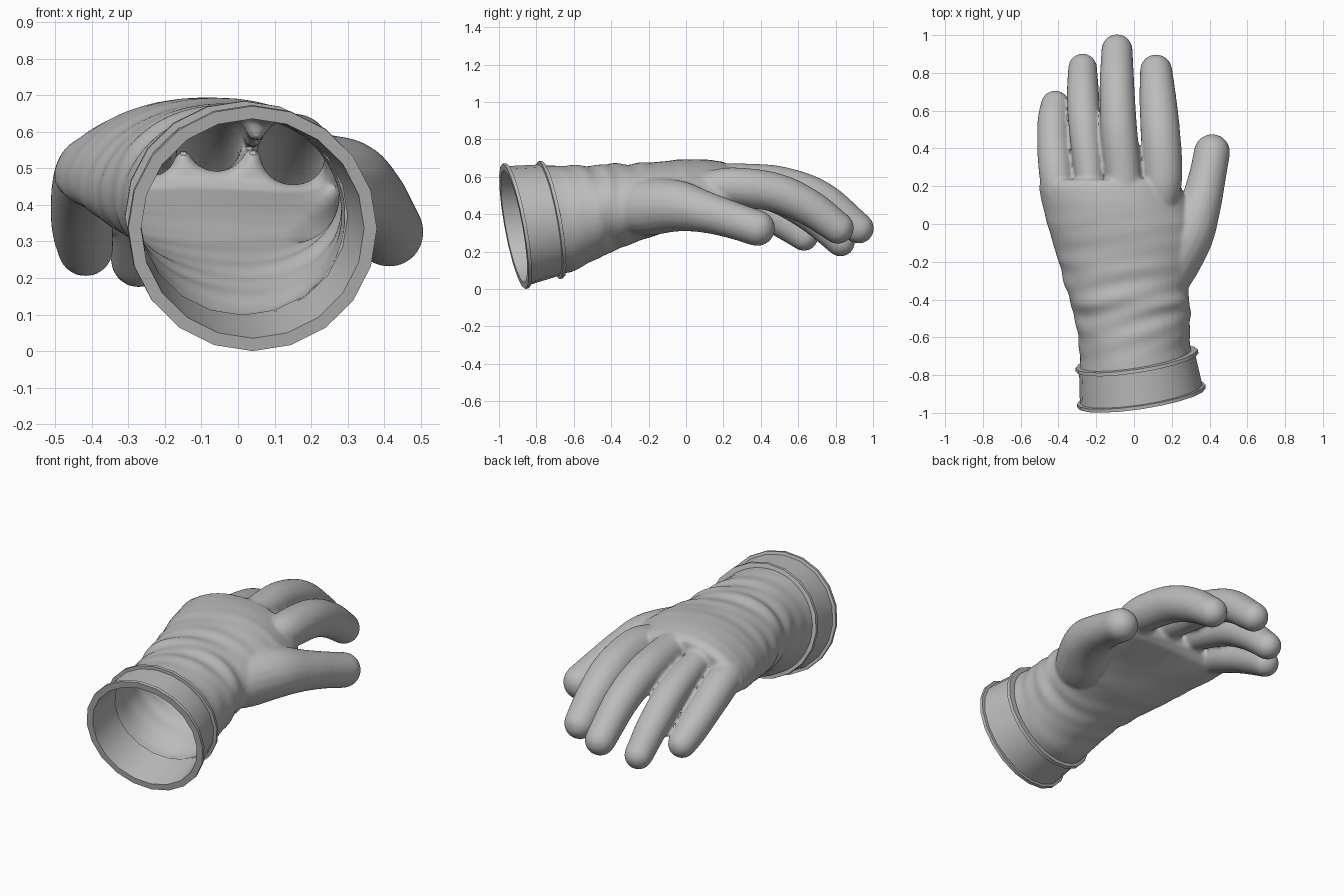
import bpy, bmesh, math
from mathutils import Vector

old = bpy.data.objects.get("Cube")
if old:
    bpy.data.objects.remove(old)

mat = bpy.data.materials.new("grey_rubber")
mat.use_nodes = True
GREY = (0.5, 0.5, 0.5, 1)
mat.diffuse_color = GREY
mat.node_tree.nodes["Principled BSDF"].inputs["Base Color"].default_value = GREY

TILT_X, TILT_Z = 0.15, -0.18  # slant of the sleeve opening


def loft(bm, rings, closed=False):
    """Skin a list of point rings; cap the ends unless the loft closes on itself."""
    loops = [[bm.verts.new(p) for p in ring] for ring in rings]
    n = len(loops[0])
    pairs = list(zip(loops, loops[1:])) + ([(loops[-1], loops[0])] if closed else [])
    for a, b in pairs:
        for i in range(n):
            j = (i + 1) % n
            bm.faces.new((a[i], a[j], b[j], b[i]))
    if not closed:
        bm.faces.new(loops[0])
        bm.faces.new(loops[-1])


def spline(points, steps):
    """Smooth path through the points, each holding position and size values."""
    p = [Vector(q) for q in points]
    p = [2 * p[0] - p[1]] + p + [2 * p[-1] - p[-2]]
    out = []
    for a, b, c, d in zip(p, p[1:], p[2:], p[3:]):
        for k in range(steps):
            t = k / steps
            out.append(0.5 * (2 * b + (c - a) * t + (2 * a - 5 * b + 4 * c - d) * t * t
                              + (3 * b - a - 3 * c + d) * t ** 3))
    return out + [p[-2]]


def finish(name, bm):
    bmesh.ops.recalc_face_normals(bm, faces=bm.faces)
    mesh = bpy.data.meshes.new(name)
    bm.to_mesh(mesh)
    bm.free()
    mesh.materials.append(mat)
    obj = bpy.data.objects.new(name, mesh)
    bpy.context.collection.objects.link(obj)
    return obj


def finger(bm, points, sides=20):
    path = spline(points, 6)
    rings = []
    for i, q in enumerate(path):
        lo, hi = path[max(i - 1, 0)], path[min(i + 1, len(path) - 1)]
        along = (hi - lo).to_3d().normalized()
        side = along.cross(Vector((0, 0, 1))).normalized()
        up = side.cross(along)
        spots = [(0, 1)]
        if i == len(path) - 1:  # rounded fingertip
            spots = [(math.sin(a), math.cos(a)) for a in (k * math.pi / 13 for k in range(7))]
        for fwd, size in spots:
            c = q.to_3d() + along * q.w * fwd
            rings.append([c + (side * math.cos(t) + up * math.sin(t)) * q.w * size
                          for t in (k * math.tau / sides for k in range(sides))])
    loft(bm, rings)


def body_ring(y, left, right, low, high, sides=48):
    cx, cz, rx, rz = (left + right) / 2, (low + high) / 2, (right - left) / 2, (high - low) / 2
    slant = min(1, max(0, (-0.25 - y) / 0.4))
    palm = min(1, max(0, (y + 0.4) / 0.5))
    wrinkle = max(0, 1 - abs(y + 0.42) / 0.27) * 0.012 + max(0, 1 - abs(y + 0.1) / 0.25) * 0.003
    ring = []
    for k in range(sides):
        a = k * math.tau / sides
        c, s = math.cos(a), math.sin(a)
        wave = math.sin(y * 50 + 1.6 * s + 1.3 * math.cos(2 * a + 1)) * math.cos(2 * a + y * 11)
        grow = wrinkle * wave * (0.7 + 0.3 * s)
        # the palm is squarer and bows down at its sides
        c, s = (math.copysign(abs(v) ** (1 - 0.12 * palm), v) for v in (c, s))
        x = cx + (rx + grow) * c
        z = cz + (rz + grow) * s - palm * 0.08 * c * c
        ring.append((x, y + slant * (TILT_X * (x - 0.02) + TILT_Z * (z - 0.37)), z))
    return ring


# Hand: sleeve and palm sections as (y, left, right, low, high)
bm = bmesh.new()
sections = [(-0.76, -0.29, 0.31, 0.075, 0.66), (-0.66, -0.285, 0.295, 0.09, 0.66),
            (-0.5, -0.305, 0.3, 0.16, 0.66), (-0.4, -0.335, 0.29, 0.2, 0.667),
            (-0.3, -0.37, 0.295, 0.24, 0.67), (-0.15, -0.415, 0.33, 0.29, 0.68),
            (0, -0.46, 0.32, 0.36, 0.695), (0.12, -0.49, 0.275, 0.405, 0.692),
            (0.2, -0.505, 0.25, 0.435, 0.68), (0.235, -0.48, 0.225, 0.47, 0.66)]
rings = []
for a, b in zip(sections, sections[1:]):
    for k in range(8):
        t = k / 8
        rings.append(body_ring(*[u + (v - u) * t for u, v in zip(a, b)]))
rings.append(body_ring(*sections[-1]))
loft(bm, rings)

# Fingers and thumb as paths of (x, y, z, radius)
digits = [
    [(-0.36, 0.0, 0.5, 0.03), (-0.395, 0.14, 0.505, 0.08), (-0.41, 0.27, 0.48, 0.093),
     (-0.424, 0.42, 0.412, 0.089), (-0.425, 0.55, 0.337, 0.085), (-0.417, 0.63, 0.28, 0.077)],
    [(-0.2, 0.0, 0.54, 0.04), (-0.225, 0.14, 0.555, 0.07), (-0.236, 0.27, 0.545, 0.078),
     (-0.259, 0.5, 0.485, 0.086), (-0.27, 0.68, 0.38, 0.086), (-0.272, 0.826, 0.25, 0.077)],
    [(-0.045, 0.0, 0.56, 0.05), (-0.053, 0.14, 0.575, 0.09), (-0.058, 0.27, 0.575, 0.096),
     (-0.08, 0.5, 0.56, 0.097), (-0.09, 0.72, 0.485, 0.093), (-0.09, 0.922, 0.325, 0.083)],
    [(0.12, 0.0, 0.53, 0.05), (0.145, 0.14, 0.545, 0.09), (0.152, 0.27, 0.545, 0.105),
     (0.14, 0.48, 0.515, 0.105), (0.127, 0.66, 0.435, 0.098), (0.117, 0.812, 0.327, 0.086)],
    [(0.11, -0.42, 0.43, 0.1), (0.175, -0.24, 0.435, 0.15), (0.282, -0.06, 0.445, 0.14),
     (0.35, 0.1, 0.412, 0.112), (0.388, 0.25, 0.368, 0.099), (0.413, 0.38, 0.325, 0.096)],
]
for d in digits:
    finger(bm, d)
glove = finish("glove_hand", bm)

# Fuse the hand into one skin
fuse = glove.modifiers.new("fuse", 'REMESH')
fuse.mode, fuse.voxel_size = 'VOXEL', 0.01
soften = glove.modifiers.new("soften", 'SMOOTH')
soften.factor, soften.iterations = 0.5, 10
skin = bpy.data.meshes.new_from_object(glove.evaluated_get(bpy.context.evaluated_depsgraph_get()))
glove.modifiers.clear()

# Open the wrist end along its slant, then give the skin an inner wall
bm = bmesh.new()
bm.from_mesh(skin)
bmesh.ops.bisect_plane(bm, geom=bm.verts[:] + bm.edges[:] + bm.faces[:],
                       plane_co=(0.02, -0.725, 0.37), plane_no=(-TILT_X, 1, -TILT_Z),
                       clear_inner=True)
bm.to_mesh(skin)
bm.free()
glove.data = skin
skin.materials.clear()
skin.materials.append(mat)
wall = glove.modifiers.new("wall", 'SOLIDIFY')
wall.thickness, wall.offset = 0.012, -1

# Cuff: closed wall profile as (position from opening to wrist, radius change)
bm = bmesh.new()
cuff_wall = [(0, -0.035), (0, 0), (0.09, 0.002), (0.1, -0.014), (0.93, -0.014), (0.94, 0.004),
             (1.03, 0.004), (1.05, -0.022), (1.05, -0.036), (0.5, -0.036)]
rings = []
for s, dr in cuff_wall:
    cx, cz = 0.04 - 0.025 * s, 0.335 + 0.035 * s
    rx, rz = 0.34 - 0.02 * s + dr, 0.335 - 0.025 * s + dr
    ring = []
    for k in range(20):
        a = k * math.tau / 20
        dx, dz = rx * math.cos(a), rz * math.sin(a)
        ring.append((cx + dx, -0.92 + 0.2 * s + TILT_X * dx + TILT_Z * dz, cz + dz))
    rings.append(ring)
loft(bm, rings, closed=True)
cuff = finish("cuff", bm)

# Smooth shading with crisp rims
for obj in (glove, cuff):
    bpy.ops.object.select_all(action='DESELECT')
    obj.select_set(True)
    bpy.context.view_layer.objects.active = obj
    bpy.ops.object.shade_smooth_by_angle(angle=math.radians(40))
